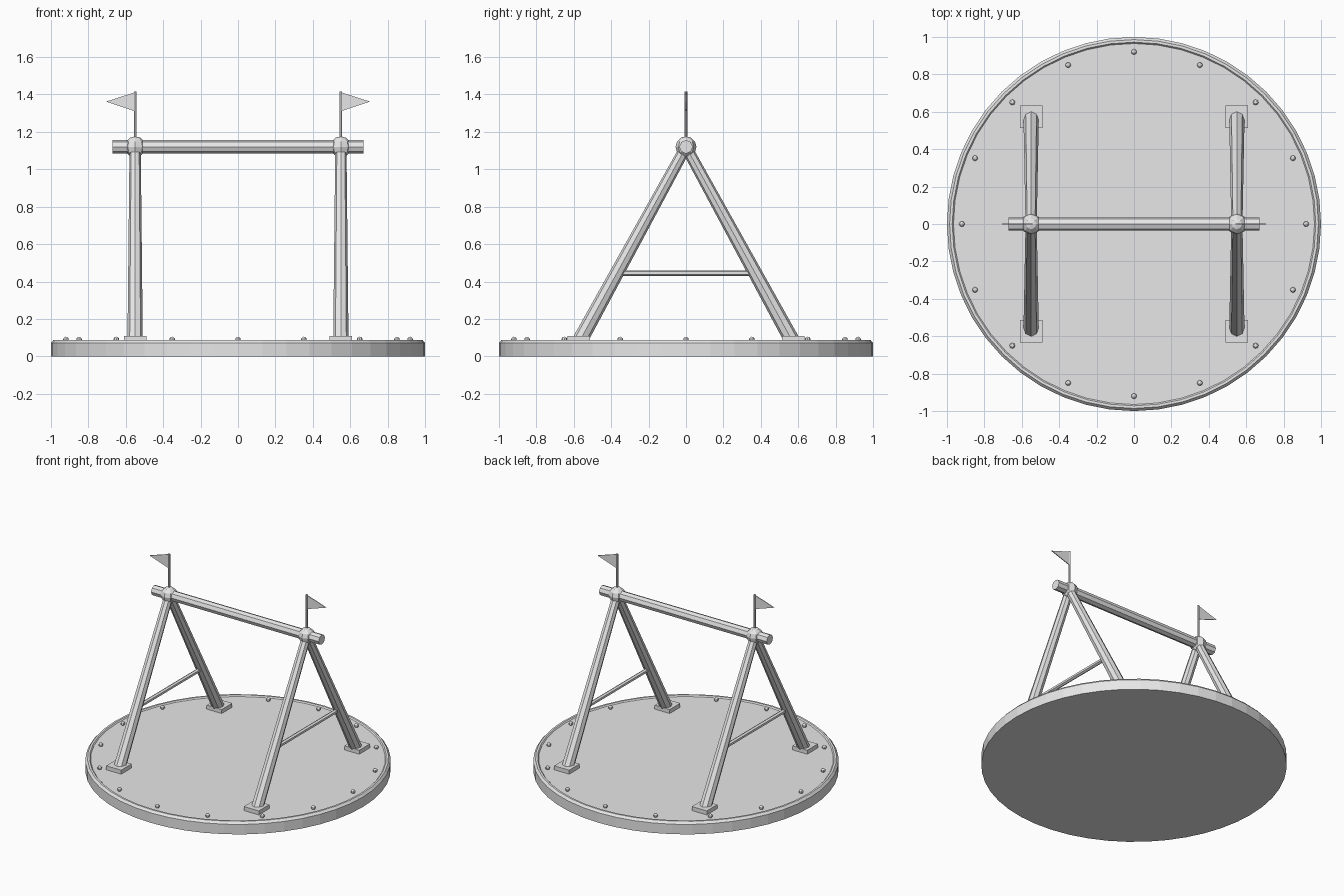
import bpy, bmesh, math
from mathutils import Vector

cube = bpy.data.objects.get("Cube")
if cube:
    bpy.data.objects.remove(cube, do_unlink=True)

grey = bpy.data.materials.new("plain grey")
grey.use_nodes = True
colour = (0.8, 0.8, 0.8, 1)
grey.diffuse_color = colour
grey.node_tree.nodes["Principled BSDF"].inputs["Base Color"].default_value = colour


def finish(name, bm):
    """Turn a bmesh into a named, flat shaded object."""
    bmesh.ops.recalc_face_normals(bm, faces=bm.faces)
    mesh = bpy.data.meshes.new(name)
    bm.to_mesh(mesh)
    bm.free()
    mesh.materials.append(grey)
    ob = bpy.data.objects.new(name, mesh)
    bpy.context.collection.objects.link(ob)
    return ob


def rod(name, start, end, r1, r2, sides=8):
    """Tapered bar between two points."""
    start, end = Vector(start), Vector(end)
    axis = end - start
    bm = bmesh.new()
    bmesh.ops.create_cone(bm, cap_ends=True, segments=sides,
                          radius1=r1, radius2=r2, depth=axis.length)
    ob = finish(name, bm)
    ob.location = (start + end) / 2
    ob.rotation_euler = axis.to_track_quat('Z', 'Y').to_euler()
    return ob


def box(name, centre, size):
    bm = bmesh.new()
    bmesh.ops.create_cube(bm, size=1)
    bmesh.ops.scale(bm, vec=size, verts=bm.verts)
    bmesh.ops.translate(bm, vec=centre, verts=bm.verts)
    return finish(name, bm)


# Round platform with a raised, chamfered rim
SIDES = 48
DECK = 0.08
profile = [(1, 0), (1, 0.072), (0.986, 0.088), (0.972, 0.088), (0.965, DECK)]
bm = bmesh.new()
rings = []
for r, z in profile:
    angles = [math.tau * i / SIDES for i in range(SIDES)]
    rings.append([bm.verts.new((r * math.cos(a), r * math.sin(a), z)) for a in angles])
for low, high in zip(rings, rings[1:]):
    for i in range(SIDES):
        j = (i + 1) % SIDES
        bm.faces.new((low[i], low[j], high[j], high[i]))
bm.faces.new(rings[0])
bm.faces.new(rings[-1])
finish("platform", bm)

# Ring of bolts near the rim
for i in range(16):
    a = math.tau * i / 16
    bm = bmesh.new()
    bmesh.ops.create_uvsphere(bm, u_segments=8, v_segments=6, radius=0.015)
    bolt = finish("bolt", bm)
    bolt.location = (0.92 * math.cos(a), 0.92 * math.sin(a), 0.09)

# Top beam
TOP = 1.12
rod("top_beam", (-0.67, 0, TOP), (0.67, 0, TOP), 0.036, 0.036)

# One A-frame with its joint and pennant on each side
for s, side in ((1, "left"), (-1, "right")):
    x = 0.55 * s
    for f, end in ((-1, "front"), (1, "back")):
        rod(f"{side}_{end}_leg", (x, 0.567 * f, 0.085), (x, 0, TOP), 0.041, 0.03)
        box(f"{side}_{end}_foot_plate", (x, 0.574 * f, 0.094), (0.12, 0.12, 0.03))
    rod(f"{side}_brace", (x, -0.36, 0.445), (x, 0.36, 0.445), 0.015, 0.015, 6)

    bm = bmesh.new()
    bmesh.ops.create_uvsphere(bm, u_segments=8, v_segments=6, radius=0.056)
    finish(f"{side}_joint", bm).location = (x, 0, TOP)

    rod(f"{side}_flag_pole", (x, 0, TOP), (x, 0, 1.415), 0.007, 0.007, 6)

    # Thin triangular pennant
    bm = bmesh.new()
    corners = [(x, 1.412), (x, 1.31), (x + 0.155 * s, 1.362)]
    face = bm.faces.new([bm.verts.new((px, -0.003, pz)) for px, pz in corners])
    extruded = bmesh.ops.extrude_face_region(bm, geom=[face])["geom"]
    verts = [g for g in extruded if isinstance(g, bmesh.types.BMVert)]
    bmesh.ops.translate(bm, vec=(0, 0.006, 0), verts=verts)
    finish(f"{side}_pennant", bm)
